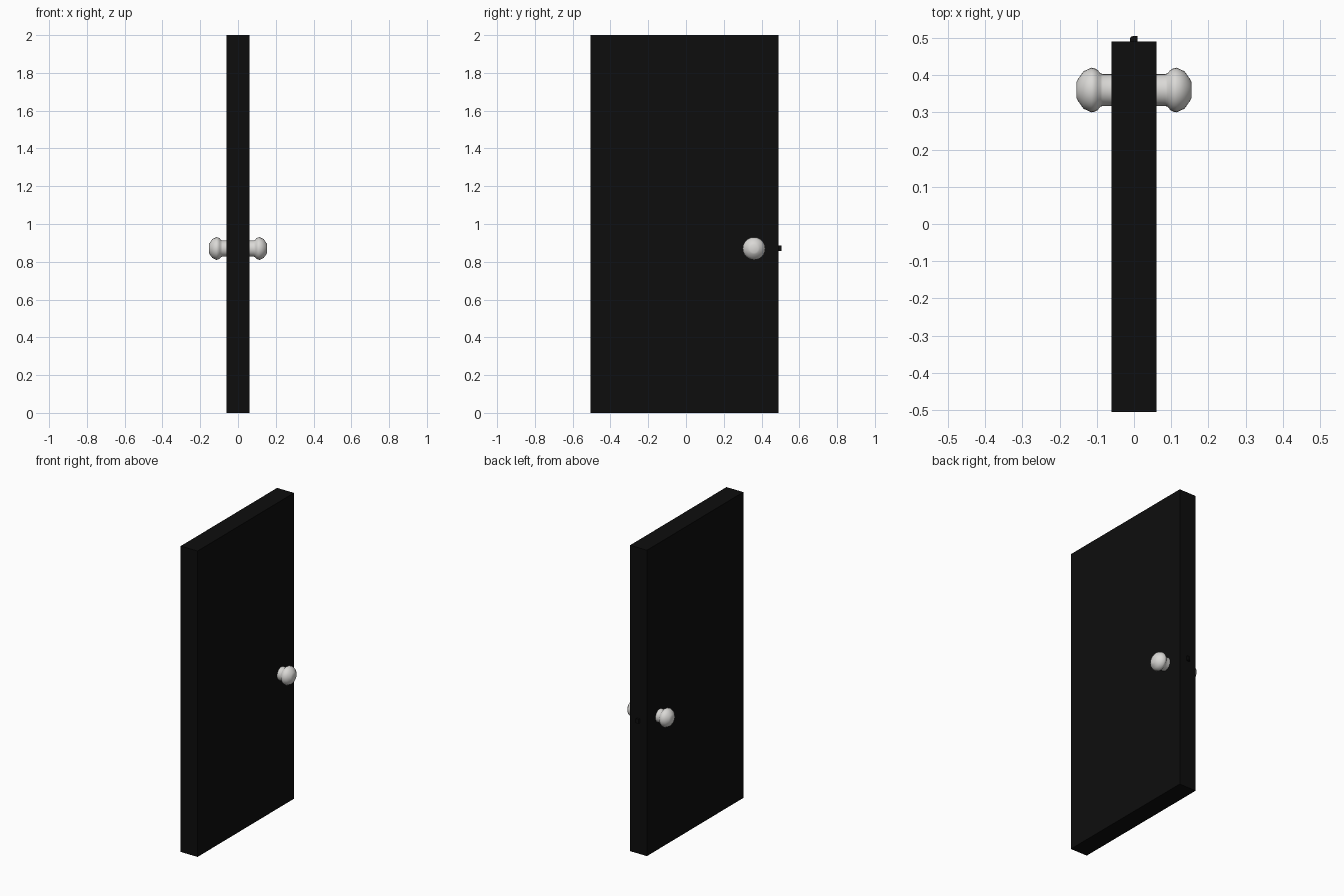
import bpy, bmesh, math
from mathutils import Matrix

if "Cube" in bpy.data.objects:
    bpy.data.objects.remove(bpy.data.objects["Cube"])


def material(name, rgb):
    m = bpy.data.materials.new(name)
    m.diffuse_color = (*rgb, 1)
    m.use_nodes = True
    m.node_tree.nodes["Principled BSDF"].inputs["Base Color"].default_value = m.diffuse_color
    return m


black = material("black paint", (0.004, 0.004, 0.004))
silver = material("pale metal", (0.7, 0.69, 0.67))


def finish(name, bm, mat):
    bmesh.ops.recalc_face_normals(bm, faces=bm.faces)
    mesh = bpy.data.meshes.new(name)
    bm.to_mesh(mesh)
    bm.free()
    mesh.materials.append(mat)
    obj = bpy.data.objects.new(name, mesh)
    bpy.context.collection.objects.link(obj)
    return obj


# Door slab
bm = bmesh.new()
bmesh.ops.create_cube(bm, size=1)
bmesh.ops.scale(bm, vec=(0.122, 0.996, 2), verts=bm.verts)
bmesh.ops.translate(bm, vec=(0, -0.007, 1), verts=bm.verts)
finish("door_slab", bm, black)

# Latch bolt: a plan outline with one rounded corner, extruded upward
bm = bmesh.new()
plan = [(-0.011, 0.47), (0.01, 0.47), (0.01, 0.505), (-0.003, 0.505),
        (-0.008, 0.503), (-0.011, 0.498)]
face = bm.faces.new([bm.verts.new((x, y, 0.857)) for x, y in plan])
ext = bmesh.ops.extrude_face_region(bm, geom=[face])
bmesh.ops.translate(bm, vec=(0, 0, 0.028),
                    verts=[v for v in ext["geom"] if isinstance(v, bmesh.types.BMVert)])
finish("latch_bolt", bm, black)

# Knobs: (distance from door centre, radius) profile turned about the x axis
profile = [(0.055, 0.043), (0.084, 0.043), (0.09, 0.045), (0.098, 0.054),
           (0.106, 0.0585), (0.115, 0.06), (0.136, 0.05), (0.15, 0.03),
           (0.154, 0.022)]
SIDES = 24
for name, side in (("right_knob", 1), ("left_knob", -1)):
    bm = bmesh.new()
    rings = []
    for x, r in profile:
        rings.append([bm.verts.new((side * x,
                                    0.36 + r * math.cos(2 * math.pi * i / SIDES),
                                    0.87 + r * math.sin(2 * math.pi * i / SIDES)))
                      for i in range(SIDES)])
    for a, b in zip(rings, rings[1:]):
        for i in range(SIDES):
            j = (i + 1) % SIDES
            bm.faces.new((a[i], a[j], b[j], b[i]))
    bm.faces.new(rings[0])
    bm.faces.new(rings[-1])
    knob = finish(name, bm, silver)
    bpy.ops.object.select_all(action='DESELECT')
    knob.select_set(True)
    bpy.context.view_layer.objects.active = knob
    bpy.ops.object.shade_smooth_by_angle(angle=math.radians(50))
